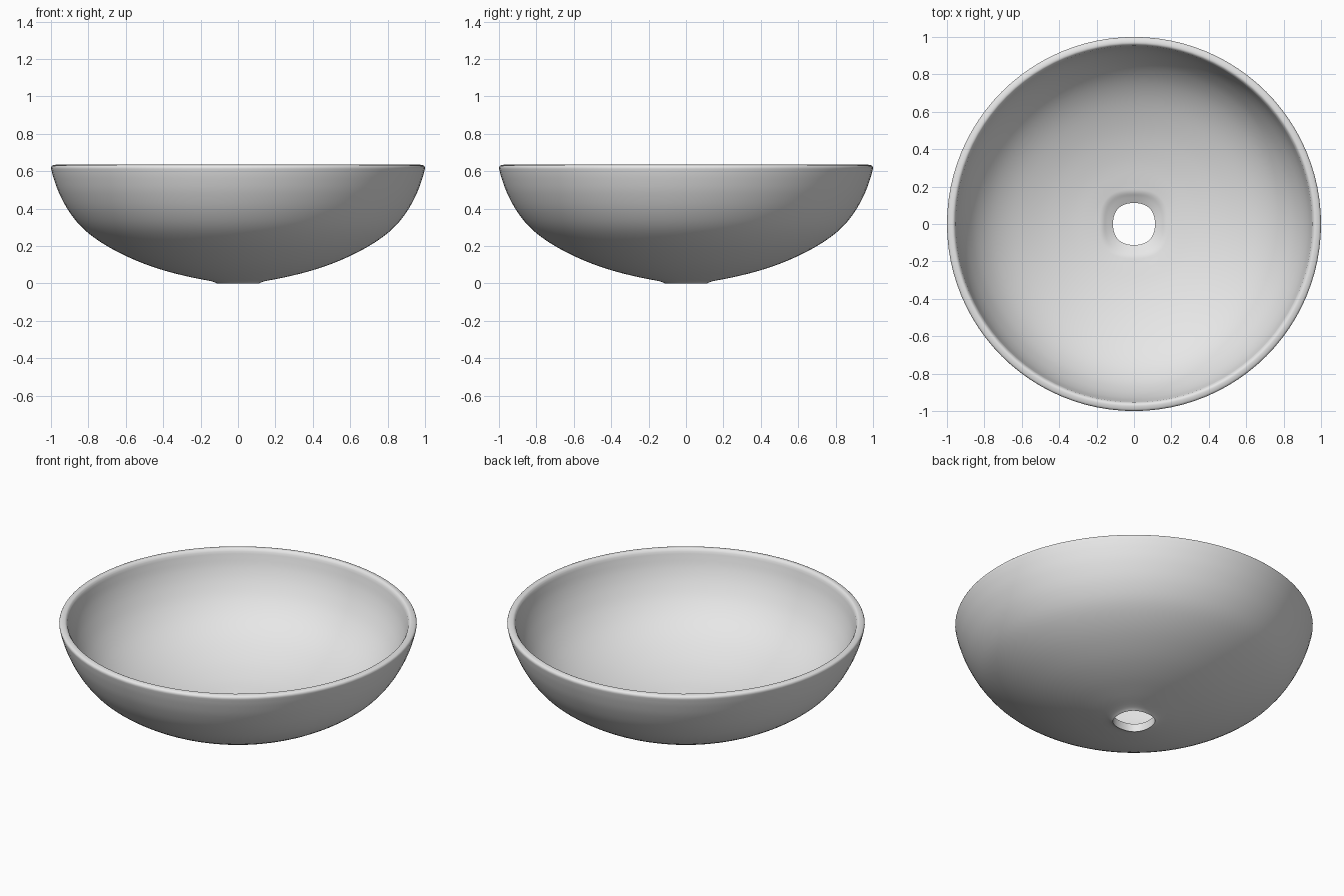
import bpy, bmesh, math
from mathutils import Vector

if "Cube" in bpy.data.objects:
    bpy.data.objects.remove(bpy.data.objects["Cube"])

SEG = 96

def smooth_curve(pts, steps=4):
    """Catmull-Rom curve through (radius, height, squareness) points."""
    p = [Vector(q) for q in pts]
    p = [2 * p[0] - p[1]] + p + [2 * p[-1] - p[-2]]
    out = []
    for i in range(1, len(p) - 2):
        a, b, c, d = p[i - 1:i + 3]
        for s in range(steps):
            t = s / steps
            out.append(0.5 * (2 * b + (c - a) * t + (2 * a - 5 * b + 4 * c - d) * t * t
                              + (3 * b - a - 3 * c + d) * t ** 3))
    return out + [p[-2]]

# Outer shell, from the foot up to the rim
outer = smooth_curve([(0.115, 0, .025), (0.145, 0.012, .015), (0.25, 0.033, 0), (0.4, 0.071, 0),
                      (0.55, 0.125, 0), (0.7, 0.2, 0), (0.82, 0.286, 0), (0.9, 0.38, 0),
                      (0.955, 0.48, 0), (0.985, 0.56, 0), (0.999, 0.612, 0)])
# Rounded rim
rim = smooth_curve([(1.0, 0.62, 0), (0.994, 0.63, 0), (0.975, 0.635, 0),
                    (0.962, 0.632, 0), (0.953, 0.62, 0)], 3)
# Inner basin, from the rim down to the drain recess
inner = smooth_curve([(0.95, 0.605, 0), (0.93, 0.53, 0), (0.895, 0.45, 0), (0.84, 0.365, 0),
                      (0.76, 0.285, 0), (0.65, 0.215, 0), (0.5, 0.152, 0), (0.35, 0.11, 0),
                      (0.22, 0.087, .01), (0.18, 0.08, .04), (0.15, 0.066, .035),
                      (0.115, 0.05, .025)])
profile = outer + rim + inner

# Loft the closed profile around the drain axis
bm = bmesh.new()
rings = []
for r, z, sq in profile:
    ring = []
    for k in range(SEG):
        a = 2 * math.pi * k / SEG
        rr = r * (1 - sq * math.cos(4 * a))
        ring.append(bm.verts.new((rr * math.cos(a), rr * math.sin(a), z)))
    rings.append(ring)
for i, ring in enumerate(rings):
    nxt = rings[(i + 1) % len(rings)]
    for k in range(SEG):
        j = (k + 1) % SEG
        bm.faces.new((ring[k], ring[j], nxt[j], nxt[k]))
bmesh.ops.recalc_face_normals(bm, faces=bm.faces)
mesh = bpy.data.meshes.new("basin_bowl")
bm.to_mesh(mesh)
bm.free()
bowl = bpy.data.objects.new("basin_bowl", mesh)
bpy.context.collection.objects.link(bowl)

# Pale ceramic colour
mat = bpy.data.materials.new("pale_grey_ceramic")
mat.diffuse_color = (0.8, 0.8, 0.8, 1)
mat.use_nodes = True
mat.node_tree.nodes["Principled BSDF"].inputs["Base Color"].default_value = mat.diffuse_color
mesh.materials.append(mat)

bpy.context.view_layer.objects.active = bowl
bowl.select_set(True)
bpy.ops.object.shade_smooth_by_angle(angle=math.radians(35))
